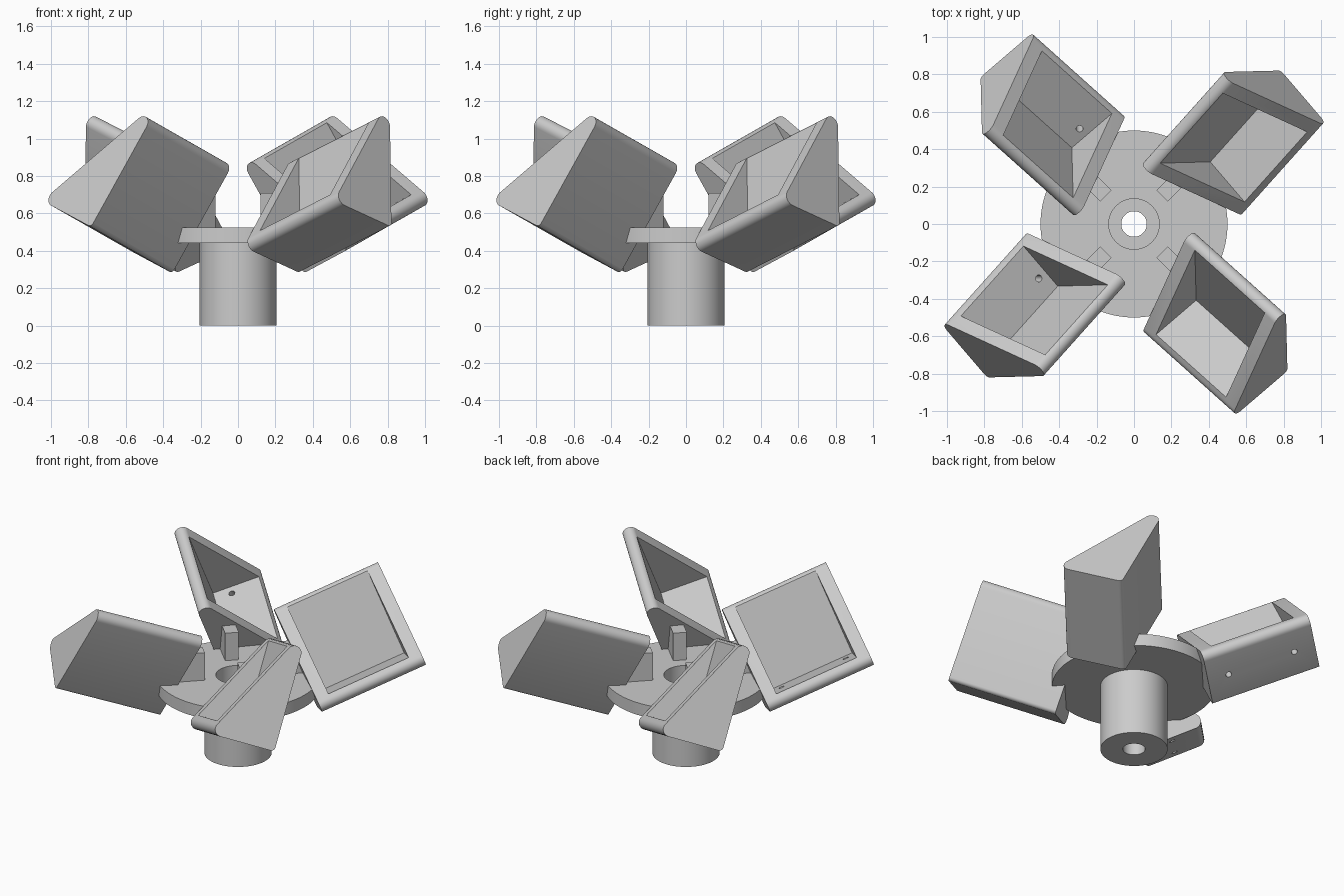
import bpy, bmesh, math
from mathutils import Matrix, Vector

if "Cube" in bpy.data.objects:
    bpy.data.objects.remove(bpy.data.objects["Cube"])

# Bucket frame: A runs outward along the prism, U and V are the legs of its triangle
A = Vector((0.696, -0.623, 0.355)).normalized()
U = Vector((-0.013, 0.485, 0.874))
U = (U - A * U.dot(A)).normalized()
V = A.cross(U)
CORNER = Vector((0.335, -0.351, 0.28))
LENGTH = 0.697
WALL = 0.08
FRAME = Matrix.Translation(CORNER) @ Matrix((U, V, A)).transposed().to_4x4()


def finish(name, bm):
    bmesh.ops.recalc_face_normals(bm, faces=bm.faces)
    me = bpy.data.meshes.new(name)
    bm.to_mesh(me)
    bm.free()
    ob = bpy.data.objects.new(name, me)
    bpy.context.collection.objects.link(ob)
    return ob


def extrude(name, pts, z0, z1, matrix=Matrix()):
    bm = bmesh.new()
    face = bm.faces.new([bm.verts.new((x, y, z0)) for x, y in pts])
    top = bmesh.ops.extrude_face_region(bm, geom=[face])["geom"]
    bmesh.ops.translate(bm, vec=(0, 0, z1 - z0),
                        verts=[g for g in top if isinstance(g, bmesh.types.BMVert)])
    bm.transform(matrix)
    return finish(name, bm)


def arc(cx, cy, r, a0, a1, n=10):
    return [(cx + r * math.cos(math.radians(a0 + (a1 - a0) * i / n)),
             cy + r * math.sin(math.radians(a0 + (a1 - a0) * i / n))) for i in range(n + 1)]


def circle(r, n=64):
    return arc(0, 0, r, 0, 360 * (n - 1) / n, n - 1)


def boolean(ob, cutter, op="DIFFERENCE"):
    mod = ob.modifiers.new("cut", "BOOLEAN")
    mod.operation, mod.object, mod.solver = op, cutter, "EXACT"
    bpy.context.view_layer.objects.active = ob
    bpy.ops.object.modifier_apply(modifier=mod.name)
    bpy.data.objects.remove(cutter)


def smooth(ob):
    bpy.ops.object.select_all(action="DESELECT")
    ob.select_set(True)
    bpy.context.view_layer.objects.active = ob
    bpy.ops.object.shade_smooth_by_angle(angle=math.radians(25))


# Rounded triangle outline of a bucket
R = 0.045
RC, QC = (0.612, R), (R, 0.35)
slope = math.degrees(math.atan2(RC[0] - QC[0], QC[1] - RC[1]))
outline = (arc(0.025, 0.025, 0.025, 180, 270, 6) + arc(*RC, R, -90, slope)
           + arc(*QC, R, slope, 180))


def bucket_solid(name, i):
    return extrude(name, outline, 0, LENGTH, Matrix.Rotation(i * math.pi / 2, 4, "Z") @ FRAME)


# Triangular pocket open through the sloping face
nx, ny = math.cos(math.radians(slope)), math.sin(math.radians(slope))
d = nx * RC[0] + ny * RC[1] + R
WU = 0.087
p_r = ((d - ny * WALL) / nx, WALL)
p_q = (WU, (d - nx * WU) / ny)
pocket = [(WU, WALL), p_r, (p_r[0] + nx * 0.1, p_r[1] + ny * 0.1),
          (p_q[0] + nx * 0.1, p_q[1] + ny * 0.1), p_q]

# Four buckets, each with a pocket and two screw holes in the floor
for i in range(4):
    spin = Matrix.Rotation(i * math.pi / 2, 4, "Z") @ FRAME
    bucket = bucket_solid(f"bucket_{i + 1}", i)
    boolean(bucket, extrude("pocket_cutter", pocket, WALL, LENGTH - WALL, spin))
    for along in (0.134, 0.563):
        place = spin @ Matrix.Translation((0, 0.19, along)) @ Matrix.Rotation(math.pi / 2, 4, "Y")
        boolean(bucket, extrude("hole_cutter", circle(0.019, 24), -0.05, 0.13, place))
    smooth(bucket)

# Hub with a flange disc and a stepped bore
hub = extrude("hub", circle(0.205, 96), 0, 0.50)
boolean(hub, extrude("disc", circle(0.5, 128), 0.443, 0.525), "UNION")

# Upright posts that hold the inner ends of the buckets
for i in range(4):
    turn = Matrix.Rotation(math.radians(45 + 90 * i), 4, "Z")
    post = extrude("post", [(0.213, -0.042), (0.42, -0.042), (0.42, 0.042), (0.213, 0.042)],
                   0.48, 0.71, turn)
    boolean(hub, post, "UNION")
for i in range(4):
    boolean(hub, bucket_solid("bucket_cutter", i))
boolean(hub, extrude("bore_cutter", circle(0.068), -0.1, 0.7))
boolean(hub, extrude("counterbore_cutter", circle(0.135), 0.12, 0.7))
smooth(hub)
